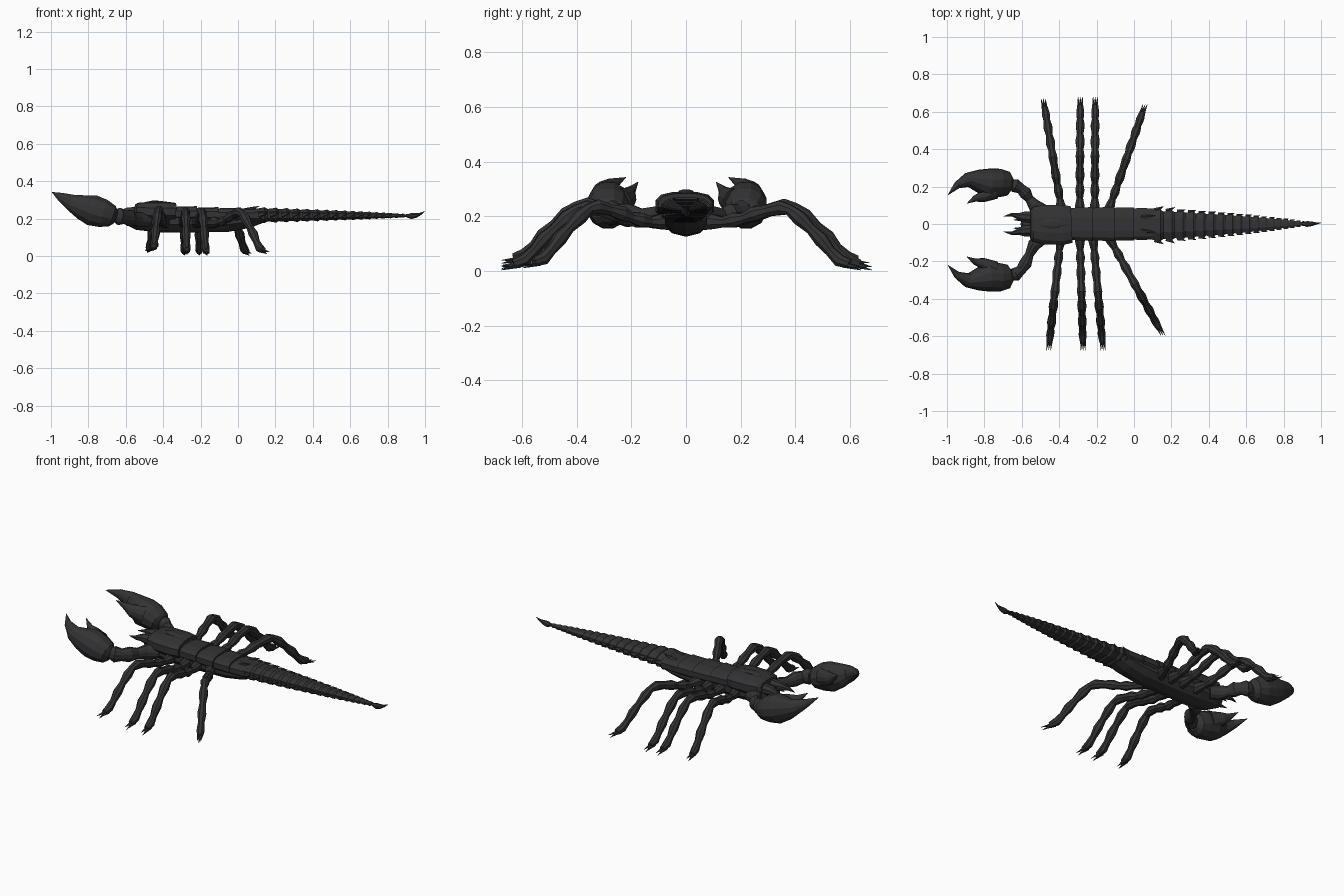
import bpy, bmesh, math
from mathutils import Vector

shell = bpy.data.materials.new("dark_shell")
shell.diffuse_color = (0.033, 0.033, 0.035, 1)


def power(v, e):
    return math.copysign(abs(v) ** e, v)


def loft(bm, stations, n=8, e=1.0):
    """Tube through stations (x, y, z, half_width, half_height)."""
    pts = [Vector(s[:3]) for s in stations]
    rings = []
    for i, s in enumerate(stations):
        t = (pts[min(i + 1, len(pts) - 1)] - pts[max(i - 1, 0)]).normalized()
        side = t.cross(Vector((0, 0, 1))).normalized()
        up = side.cross(t)
        ring = []
        for k in range(n):
            a = (k + 0.5) * math.tau / n
            ring.append(bm.verts.new(pts[i] + side * s[3] * power(math.cos(a), e)
                                     + up * s[4] * power(math.sin(a), e)))
        rings.append(ring)
    for a, b in zip(rings, rings[1:]):
        for k in range(n):
            bm.faces.new((a[k], a[(k + 1) % n], b[(k + 1) % n], b[k]))
    bm.faces.new(rings[0])
    bm.faces.new(rings[-1])


def spike(bm, base, tip, r):
    loft(bm, [(*base, r, r), (*tip, 0.001, 0.001)], 5)


def finish(name, bm):
    bmesh.ops.recalc_face_normals(bm, faces=bm.faces)
    me = bpy.data.meshes.new(name)
    bm.to_mesh(me)
    bm.free()
    me.materials.append(shell)
    ob = bpy.data.objects.new(name, me)
    bpy.context.collection.objects.link(ob)


# belly and core of the body
bm = bmesh.new()
loft(bm, [(-.60, 0, .205, .04, .035), (-.54, 0, .195, .08, .055), (-.42, 0, .19, .088, .064),
          (-.25, 0, .188, .082, .063), (-.05, 0, .188, .08, .058), (.06, 0, .197, .08, .046),
          (.13, 0, .213, .075, .035)], 10)
finish("belly", bm)

# head shield with eye mound
bm = bmesh.new()
loft(bm, [(-.555, 0, .245, .075, .03), (-.54, 0, .243, .095, .043), (-.48, -.003, .238, .108, .052),
          (-.38, -.005, .238, .11, .052), (-.335, -.003, .236, .10, .048)], 12, .7)
loft(bm, [(-.50, 0, .283, .012, .006), (-.45, 0, .288, .03, .011),
          (-.41, 0, .286, .025, .009), (-.34, 0, .28, .006, .006)], 8)
finish("head_shield", bm)

# overlapping back plates
bm = bmesh.new()
for x0, x1, w0, w1, z, h in [(-.345, -.22, .085, .092, .226, .041), (-.23, -.105, .086, .094, .222, .04),
                             (-.12, .0, .086, .09, .218, .04), (-.01, .11, .083, .086, .216, .038)]:
    loft(bm, [(x0, 0, z - .003, w0, h - .004), (x0 + .03, 0, z, w0 + .004, h),
              (x1 - .02, 0, z, w1, h), (x1, 0, z, w1, h + .002)], 12, .7)
for s in (-1, 1):
    spike(bm, (.04, s * .035, .242), (.115, s * .045, .268), .016)
finish("back_plates", bm)

# tail rings, shrinking to the sting; only the first ring has long barbs
bm = bmesh.new()
x, count = .09, 18
for i in range(count):
    f = i / (count - 1)
    step = .062 - .032 * f
    w = .079 * (1 - f) ** .95 + .011
    h = .034 * (1 - f) + .009
    z = .219 - .003 * f
    y = -.007 + .009 * f
    loft(bm, [(x, y, z, w * .9, h * .86), (x + step * .5, y, z, w * .95, h * .93),
              (x + step * .85, y, z, w, h * 1.05), (x + step * 1.08, y, z, w * .86, h * .84)], 8, .8)
    barb = .12 if i < 2 else .03
    for s in (-1, 1):
        spike(bm, (x + step * .4, y + s * w * .85, z),
              (x + step * 1.1, y + s * w * (1 + barb), z + h * .3), h * .4)
    x += step
finish("tail", bm)

# sting
bm = bmesh.new()
loft(bm, [(.90, 0, .214, .008, .008), (.925, 0, .214, .017, .017), (.95, .001, .217, .013, .014),
          (.975, .003, .225, .006, .007), (1, .006, .24, .001, .001)], 8)
finish("sting", bm)


# pincer arms: the -y one reaches slightly further out
def sided(stations, s):
    out = []
    for px, py, pz, a, b in stations:
        drift = .065 * min(1, max(0, (py - .08) / .12, (-.66 - px) * 50)) if s < 0 else 0
        out.append((px, s * (py + drift), pz, a, b))
    return out


ARM = [(-.48, .07, .19, .034, .037), (-.535, .10, .195, .036, .042), (-.56, .135, .197, .024, .032),
       (-.58, .165, .203, .035, .044), (-.605, .188, .208, .028, .036), (-.635, .205, .212, .038, .047),
       (-.655, .212, .215, .028, .036), (-.67, .213, .215, .026, .032)]
HAND = [(-.655, .213, .205, .034, .036), (-.675, .216, .213, .066, .06), (-.72, .22, .228, .078, .078),
        (-.78, .218, .245, .08, .085), (-.835, .232, .263, .06, .068), (-.89, .236, .286, .039, .046),
        (-.945, .208, .314, .02, .026), (-.995, .155, .342, .001, .001)]
FINGER = [(-.75, .175, .25, .045, .055), (-.81, .145, .27, .03, .038),
          (-.85, .136, .292, .017, .02), (-.893, .11, .325, .001, .001)]
for s, side in ((1, "left"), (-1, "right")):
    for part, st in (("pincer_arm", ARM), ("pincer_hand", HAND), ("pincer_finger", FINGER)):
        bm = bmesh.new()
        loft(bm, sided(st, s), 12)
        finish(side + "_" + part, bm)

    # jaws: a stout base with an outer and an inner prong
    bm = bmesh.new()
    loft(bm, [(-.53, s * .036, .232, .034, .034), (-.59, s * .038, .232, .03, .03),
              (-.62, s * .042, .23, .018, .02), (-.65, s * .05, .226, .011, .012),
              (-.70, s * .04, .22, .001, .001)], 8)
    spike(bm, (-.59, s * .024, .225), (-.645, s * .022, .215), .012)
    finish(side + "_jaw", bm)

# walking legs: (side profile y, z, radius), stretched from hip to foot
PROFILE = [(.05, .18, .036), (.10, .18, .031), (.14, .178, .021), (.18, .185, .03), (.22, .193, .021),
           (.26, .207, .03), (.31, .22, .023), (.365, .231, .029), (.40, .223, .022), (.44, .193, .03),
           (.485, .152, .021), (.525, .113, .029), (.56, .072, .021), (.595, .038, .026), (.635, .025, .019)]
LEGS = [(1, -.385, -.485, .67, .015), (1, -.29, -.287, .68, .0), (1, -.21, -.207, .68, .0), (1, -.14, .06, .64, .0),
        (-1, -.39, -.457, .675, .024), (-1, -.29, -.272, .675, .005), (-1, -.22, -.165, .675, .0),
        (-1, -.14, .155, .595, .008)]
for i, (s, hip, foot, reach, lift) in enumerate(LEGS):
    def at(y, z, dx=0):
        f = (y - .06) / .62
        return (hip + (foot - hip) * f + dx, s * (.06 + (reach - .06) * f), z + lift * f)
    bm = bmesh.new()
    loft(bm, [(*at(y, z), r * .88, r * .95) for y, z, r in PROFILE], 8)
    for dx, z in ((-.012, .015), (0, .003), (.012, .015)):
        spike(bm, at(.61, .022, dx * .6), at(.68, z, dx), .011)
    finish(("left" if s > 0 else "right") + "_leg_%d" % (i % 4 + 1), bm)
